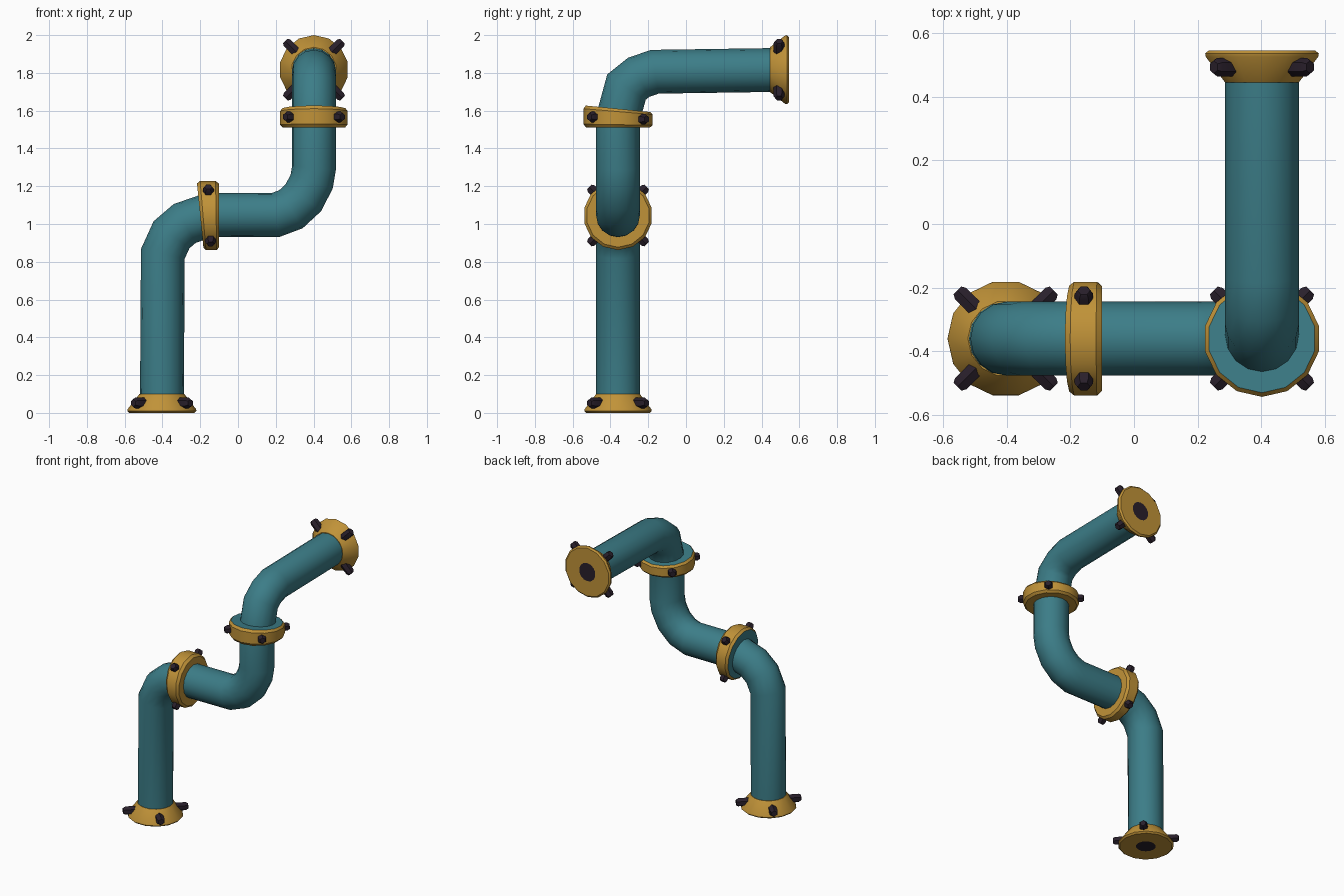
import bpy, bmesh, math
from mathutils import Vector, Matrix

if "Cube" in bpy.data.objects:
    bpy.data.objects.remove(bpy.data.objects["Cube"])


def material(name, rgb):
    m = bpy.data.materials.new(name)
    m.diffuse_color = (*rgb, 1)
    m.use_nodes = True
    m.node_tree.nodes["Principled BSDF"].inputs["Base Color"].default_value = m.diffuse_color
    return m


TEAL = material("teal_paint", (0.045, 0.205, 0.245))
BRASS = material("brass", (0.53, 0.29, 0.04))
DARK = material("dark_iron", (0.022, 0.014, 0.024))


def finish(name, bm, mats, angle=32):
    bmesh.ops.recalc_face_normals(bm, faces=bm.faces)
    me = bpy.data.meshes.new(name)
    bm.to_mesh(me)
    bm.free()
    for m in mats:
        me.materials.append(m)
    ob = bpy.data.objects.new(name, me)
    bpy.context.collection.objects.link(ob)
    bpy.ops.object.select_all(action='DESELECT')
    ob.select_set(True)
    bpy.context.view_layer.objects.active = ob
    bpy.ops.object.shade_smooth_by_angle(angle=math.radians(angle))
    return ob


def skin(bm, rings):
    """Join consecutive vertex rings with quads and cap both ends."""
    n = len(rings[0])
    bands = []
    for a, b in zip(rings, rings[1:]):
        bands.append([bm.faces.new((a[i], a[(i + 1) % n], b[(i + 1) % n], b[i]))
                      for i in range(n)])
    return bands, bm.faces.new(rings[0]), bm.faces.new(rings[-1])


def frame(origin, axis, u):
    axis, u = Vector(axis), Vector(u)
    m = Matrix((u, axis.cross(u), axis)).transposed().to_4x4()
    m.translation = origin
    return m


def lathe(name, profile, place, sides, mats, tilt=0.0, start=None, end=None, turn=0.0):
    """Revolve (radius, height) points; tilt slants the far face."""
    bm = bmesh.new()
    top = profile[-1][1]
    rings = []
    for r, h in profile:
        ring = []
        for i in range(sides):
            a = turn + math.tau * i / sides
            x, y = r * math.cos(a), r * math.sin(a)
            ring.append(bm.verts.new(place @ Vector((x, y, h + tilt * x * h / top))))
        rings.append(ring)
    _, first, last = skin(bm, rings)
    first.material_index = start or 0
    last.material_index = end or 0
    return finish(name, bm, mats)


def bolts(name, place, height, tilt=0.0):
    """Four hex bolts pointing outward on the diagonals."""
    for k in range(4):
        a = math.radians(45 + 90 * k)
        d = Vector((math.cos(a), math.sin(a), 0))
        local = frame(d * 0.12 + Vector((0, 0, height + tilt * d.x * 0.18)), d, (0, 0, 1))
        lathe(f"{name}_bolt_{k + 1}", [(0.029, 0), (0.029, 0.08), (0.020, 0.094)],
              place @ local, 6, [DARK])


# Pipe: one mitred tube running through all three bends
Y, X = -0.36, 0.402
path = [(-0.403, Y, 0.03), (-0.398, Y, 0.842), (-0.352, Y, 0.943), (-0.282, Y, 1.003),
        (-0.175, Y, 1.040), (-0.10, Y, 1.047), (0.20, Y, 1.048), (0.28, Y, 1.078),
        (0.347, Y, 1.140), (0.39, Y, 1.225), (X, Y, 1.296), (X, Y, 1.56),
        (X, -0.315, 1.725), (X, -0.25, 1.777), (X, -0.165, 1.806), (X, 0.51, 1.816)]
path = [Vector(p) for p in path]
SIDES = 16
bm = bmesh.new()
pts = [path[0] + Vector((0.116 * math.cos(math.tau * i / SIDES),
                         0.116 * math.sin(math.tau * i / SIDES), 0)) for i in range(SIDES)]
rings = [[bm.verts.new(p) for p in pts]]
for k in range(1, len(path)):
    d = (path[k] - path[k - 1]).normalized()
    nxt = (path[k + 1] - path[k]).normalized() if k + 1 < len(path) else d
    plane = (d + nxt).normalized()
    # slide the section along the segment onto the mitre plane
    pts = [p + d * ((path[k] - p).dot(plane) / d.dot(plane)) for p in pts]
    rings.append([bm.verts.new(p) for p in pts])
skin(bm, rings)
finish("pipe", bm, [TEAL], 40)

# End flanges: flared cones with a dark bore on the outer face
flare = [(0.065, 0), (0.172, 0), (0.183, 0.010), (0.181, 0.020), (0.119, 0.100)]
for name, place in (
        ("base_flange", frame((-0.403, Y, 0), (0, 0, 1), (1, 0, 0))),
        ("outlet_flange", frame((X, 0.545, 1.817), (0, -1, 0), (0, 0, 1)))):
    lathe(name, flare, place, 14, [BRASS, DARK], start=1)
    bolts(name, place, 0.052)

# Joint collars: brass bands with a slanted painted face
band = [(0.168, 0), (0.183, 0.016), (0.183, 0.085), (0.170, 0.100)]
for name, place in (
        ("lower_collar", frame((-0.10, Y, 1.045), (-1, 0, 0), (0, 0, 1))),
        ("upper_collar", frame((X, Y, 1.51), (0, 0, 1), (0, -1, 0)))):
    lathe(name, band, place, 14, [BRASS, TEAL], tilt=0.1, end=1)
    bolts(name, place, 0.051, 0.05)
